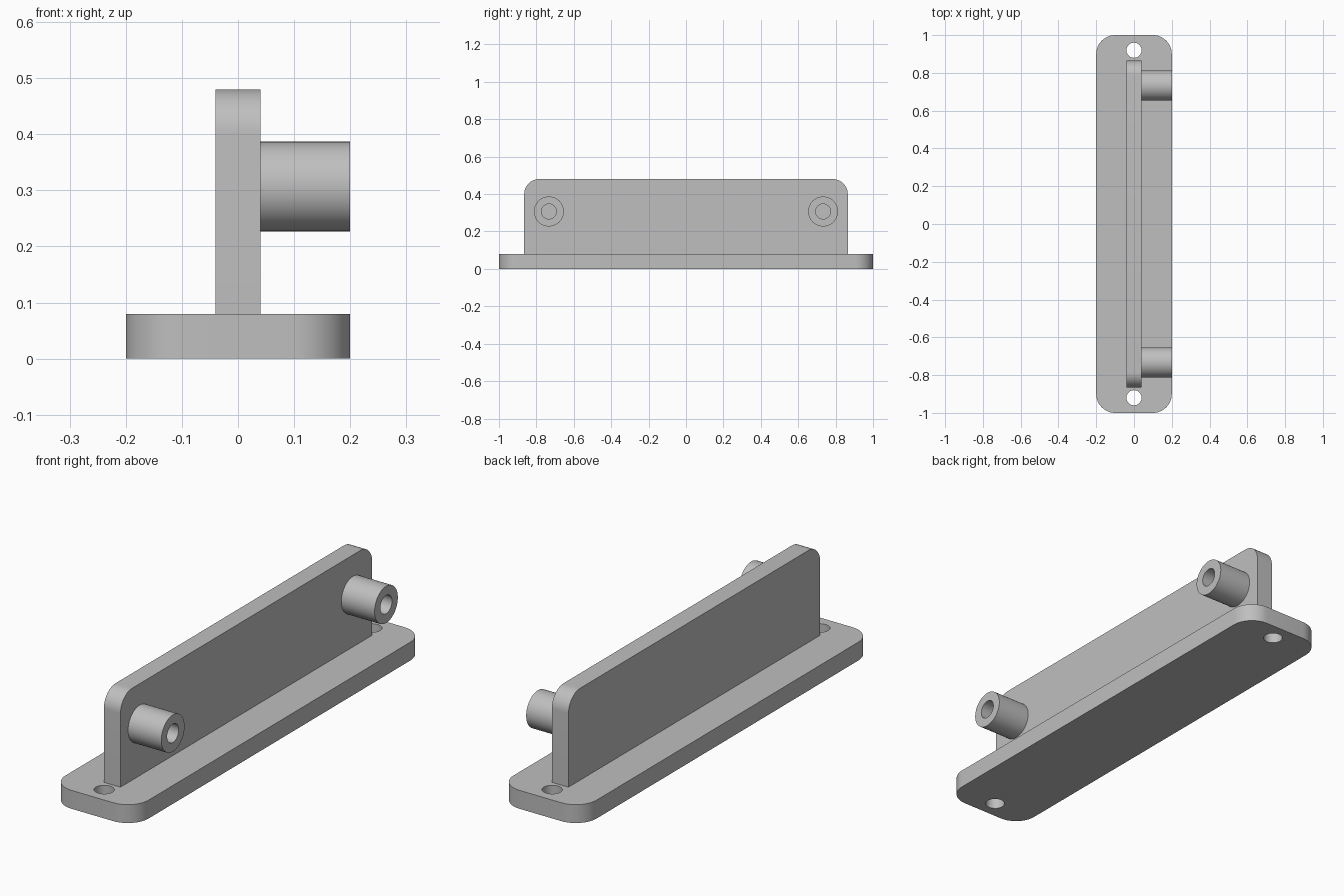
import bpy
import bmesh
from math import sin, cos, pi, radians
from mathutils import Matrix, Vector

cube = bpy.data.objects.get("Cube")
if cube:
    bpy.data.objects.remove(cube, do_unlink=True)

# Single material
GREY = (0.52, 0.52, 0.52, 1.0)
grey = bpy.data.materials.new("plain grey")
grey.use_nodes = True
grey.diffuse_color = GREY
grey.node_tree.nodes["Principled BSDF"].inputs["Base Color"].default_value = GREY


def finish(bm, name):
    """Turn a bmesh into a named object with the grey material."""
    bmesh.ops.recalc_face_normals(bm, faces=bm.faces)
    mesh = bpy.data.meshes.new(name)
    bm.to_mesh(mesh)
    bm.free()
    mesh.materials.append(grey)
    obj = bpy.data.objects.new(name, mesh)
    bpy.context.scene.collection.objects.link(obj)
    return obj


def activate(obj):
    bpy.ops.object.select_all(action='DESELECT')
    obj.select_set(True)
    bpy.context.view_layer.objects.active = obj


def smooth(obj):
    activate(obj)
    bpy.ops.object.shade_smooth_by_angle(angle=radians(30))


def rounded_outline(half_u, low_v, high_v, radius, round_low=True, steps=12):
    """Rectangle outline with arcs at the upper, and optionally lower, corners."""
    corners = [(half_u, high_v, 0, radius), (-half_u, high_v, 1, radius),
               (-half_u, low_v, 2, radius if round_low else 0),
               (half_u, low_v, 3, radius if round_low else 0)]
    points = []
    for u, v, quarter, r in corners:
        if r == 0:
            points.append((u, v))
            continue
        cu = u - r if u > 0 else u + r
        cv = v - r if v == high_v else v + r
        for i in range(steps + 1):
            a = (quarter + i / steps) * pi / 2
            points.append((cu + r * cos(a), cv + r * sin(a)))
    return points


def extrude_outline(name, coords, direction):
    bm = bmesh.new()
    face = bm.faces.new([bm.verts.new(c) for c in coords])
    result = bmesh.ops.extrude_face_region(bm, geom=[face], use_keep_orig=True)
    moved = [g for g in result["geom"] if isinstance(g, bmesh.types.BMVert)]
    bmesh.ops.translate(bm, verts=moved, vec=direction)
    return finish(bm, name)


# Base plate with a screw hole near each end
BASE_TOP = 0.08
base = extrude_outline("base_plate",
                       [(x, y, 0) for x, y in rounded_outline(0.2, -1, 1, 0.1)],
                       Vector((0, 0, BASE_TOP)))
for side in (-1, 1):
    bm = bmesh.new()
    bmesh.ops.create_cone(bm, cap_ends=True, segments=48, radius1=0.04, radius2=0.04,
                          depth=0.4, matrix=Matrix.Translation((0, side * 0.92, 0)))
    cutter = finish(bm, "screw_hole_cutter")
    cutter.hide_render = True
    hole = base.modifiers.new("screw hole", 'BOOLEAN')
    hole.operation = 'DIFFERENCE'
    hole.solver = 'EXACT'
    hole.object = cutter
    activate(base)
    bpy.ops.object.modifier_apply(modifier=hole.name)
    bpy.data.objects.remove(cutter, do_unlink=True)
smooth(base)

# Upright plate, rounded at its top corners
WALL = 0.04
upright = extrude_outline("upright_plate",
                          [(-WALL, y, z) for y, z in
                           rounded_outline(0.865, BASE_TOP, 0.48, 0.08, round_low=False)],
                          Vector((2 * WALL, 0, 0)))
smooth(upright)

# Hollow bosses on the right face of the upright
for side, label in ((-1, "front"), (1, "back")):
    centre = Vector((0, side * 0.733, 0.307))
    bm = bmesh.new()
    section = [(WALL, 0.08), (0.2, 0.08), (0.2, 0.04), (WALL, 0.04)]
    verts = [bm.verts.new(centre + Vector((x, 0, r))) for x, r in section]
    edges = [bm.edges.new(pair) for pair in zip(verts, verts[1:])]
    bmesh.ops.spin(bm, geom=verts + edges, cent=centre, axis=(1, 0, 0),
                   angle=2 * pi, steps=48, use_merge=True)
    bmesh.ops.remove_doubles(bm, verts=bm.verts, dist=0.0001)
    boss = finish(bm, label + "_boss")
    # Outward check for the open tube: the end ring must face +x
    rim = max(boss.data.polygons, key=lambda p: p.center.x)
    if rim.normal.x < 0:
        boss.data.flip_normals()
    smooth(boss)
